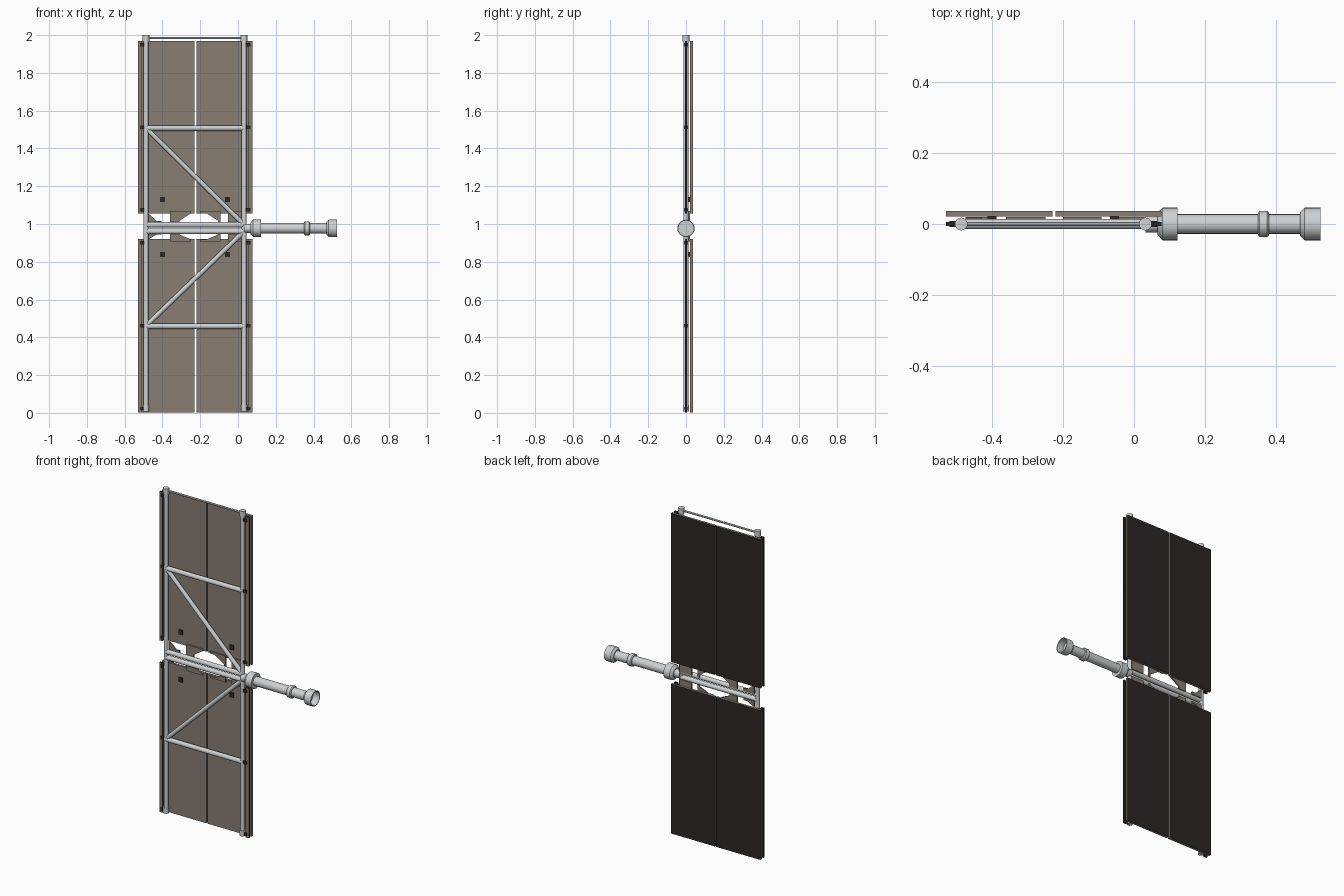
import bpy, bmesh, math
from mathutils import Vector

if "Cube" in bpy.data.objects:
    bpy.data.objects.remove(bpy.data.objects["Cube"])


def material(name, rgb):
    m = bpy.data.materials.new(name)
    m.diffuse_color = (*rgb, 1)
    m.use_nodes = True
    m.node_tree.nodes["Principled BSDF"].inputs["Base Color"].default_value = m.diffuse_color
    return m


GREY = material("light_grey_metal", (0.62, 0.64, 0.65))
BROWN = material("panel_brown", (0.25, 0.21, 0.175))
DARK = material("solar_cell_dark", (0.026, 0.02, 0.02))


def finish(name, bm, mats, smooth=False, rule=None):
    bmesh.ops.recalc_face_normals(bm, faces=bm.faces)
    if rule:
        for f in bm.faces:
            f.material_index = rule(f)
    me = bpy.data.meshes.new(name)
    bm.to_mesh(me)
    bm.free()
    for m in mats:
        me.materials.append(m)
    ob = bpy.data.objects.new(name, me)
    bpy.context.collection.objects.link(ob)
    if smooth:
        bpy.ops.object.select_all(action='DESELECT')
        ob.select_set(True)
        bpy.context.view_layer.objects.active = ob
        bpy.ops.object.shade_smooth_by_angle(angle=math.radians(35))
    return ob


def box(name, x, y, z, mats, rule=None):
    bm = bmesh.new()
    bmesh.ops.create_cube(bm, size=1)
    for v in bm.verts:
        for i, (a, b) in enumerate((x, y, z)):
            v.co[i] = a if v.co[i] < 0 else b
    return finish(name, bm, mats, rule=rule)


def tube(name, a, b, r, mat=GREY, sides=16):
    a, b = Vector(a), Vector(b)
    bm = bmesh.new()
    bmesh.ops.create_cone(bm, cap_ends=True, segments=sides, radius1=r,
                          radius2=r, depth=(b - a).length)
    rot = (b - a).to_track_quat('Z', 'Y').to_matrix()
    for v in bm.verts:
        v.co = rot @ v.co + (a + b) / 2
    return finish(name, bm, [mat], smooth=True)


def plate(name, pts, y, mat):
    """Flat plate from an x-z outline, given a small thickness along y."""
    bm = bmesh.new()
    face = bm.faces.new([bm.verts.new((px, y[0], pz)) for px, pz in pts])
    ext = bmesh.ops.extrude_face_region(bm, geom=[face])
    for g in ext["geom"]:
        if isinstance(g, bmesh.types.BMVert):
            g.co.y = y[1]
    return finish(name, bm, [mat])


def lathe_x(name, prof, zc, sides=24):
    """Turn an (x, radius) profile around the x axis at height zc."""
    bm = bmesh.new()
    rings = []
    for x, r in prof:
        rings.append([bm.verts.new((x, r * math.cos(t), zc + r * math.sin(t)))
                      for t in (2 * math.pi * i / sides for i in range(sides))])
    for p, q in zip(rings, rings[1:]):
        for i in range(sides):
            j = (i + 1) % sides
            bm.faces.new((p[i], p[j], q[j], q[i]))
    bm.faces.new(rings[0])
    bm.faces.new(rings[-1])
    return finish(name, bm, [GREY], smooth=True)


LEFT, RIGHT, AXIS = -0.487, 0.032, 0.977
back_dark = lambda f: 1 if f.normal.y > 0.5 else 0
front_brown = lambda f: 0 if f.normal.y < -0.5 else 1

# Solar panels and the narrow strips along their outer edges
for half, (z0, z1) in {"lower": (0.003, 0.92), "upper": (1.055, 1.968)}.items():
    for side, x in {"left": (-0.53, -0.23), "right": (-0.221, 0.077)}.items():
        box(f"{half}_{side}_panel", x, (0.021, 0.036), (z0, z1), [BROWN, DARK], back_dark)
    for side, x, post in (("left", (-0.53, -0.509), LEFT), ("right", (0.054, 0.077), RIGHT)):
        box(f"{half}_{side}_edge_strip", x, (-0.005, 0.006), (z0, z1), [BROWN, DARK], front_brown)
        # Clips that join the strip to the post
        for i in range(3):
            zc = z0 + 0.02 + (z1 - z0 - 0.04) * i / 2
            box(f"{half}_{side}_clip_{i}", sorted((post, sum(x) / 2)),
                (-0.009, 0.009), (zc - 0.009, zc + 0.009), [DARK])
    # Small dark fittings on the front of the panels
    for x in (-0.4, -0.055):
        zc = 1.13 if half == "upper" else 0.838
        box(f"{half}_fitting", (x - 0.013, x + 0.013), (0.014, 0.021), (zc - 0.014, zc + 0.014), [DARK])

# Side posts with end caps
for side, x in (("left", LEFT), ("right", RIGHT)):
    tube(f"{side}_post", (x, 0, 0.008), (x, 0, 1.99), 0.0135)
    tube(f"{side}_top_cap", (x, 0, 1.967), (x, 0, 2.0), 0.018)
    tube(f"{side}_bottom_cap", (x, 0, 0.008), (x, 0, 0.042), 0.017)

# Cross bars, diagonals and thin top rod
for name, z in (("upper_bar", 1.508), ("centre_bar_top", 0.996),
                ("centre_bar_bottom", 0.961), ("lower_bar", 0.459)):
    tube(name, (LEFT, 0, z), (RIGHT, 0, z), 0.0145)
tube("upper_diagonal", (LEFT, 0, 1.508), (RIGHT, 0, 0.996), 0.0125)
tube("lower_diagonal", (LEFT, 0, 0.461), (RIGHT, 0, 0.961), 0.0125)
tube("top_rod", (LEFT, 0, 1.985), (RIGHT, 0, 1.985), 0.006, sides=10)

# Bracket plates reaching from the panels to the centre bars
for half, edge, inner in (("upper", 1.056, 1.0), ("lower", 0.919, 0.955)):
    lip = edge + (0.012 if half == "upper" else -0.012)
    mid = inner + (edge - inner) * 0.3
    outlines = [
        [(-0.475, edge), (-0.475, inner), (-0.405, inner), (-0.405, mid), (-0.43, mid)],
        [(-0.36, lip), (-0.36, inner), (-0.31, inner), (-0.31, mid), (-0.25, edge), (-0.25, lip)],
        [(-0.2, lip), (-0.2, edge), (-0.165, edge), (-0.105, mid), (-0.105, inner), (-0.092, inner), (-0.092, lip)],
        [(-0.052, lip), (-0.052, inner), (0.03, inner), (0.03, lip)],
    ]
    for i, pts in enumerate(outlines):
        plate(f"{half}_bracket_{i}", pts, (0.012, 0.02), BROWN)

# Rotary joint: hub, shaft, collar and open end cup
tube("hub_neck", (RIGHT, 0, AXIS), (0.08, 0, AXIS), 0.024, sides=24)
lathe_x("hub", [(0.066, 0.03), (0.08, 0.046), (0.122, 0.046), (0.122, 0.025)], AXIS)
tube("shaft", (0.12, 0, AXIS), (0.475, 0, AXIS), 0.0275, sides=24)
lathe_x("collar", [(0.349, 0.027), (0.349, 0.032), (0.354, 0.037), (0.375, 0.037),
                   (0.38, 0.032), (0.38, 0.027)], AXIS)
lathe_x("end_cup", [(0.468, 0.027), (0.468, 0.034), (0.48, 0.046), (0.525, 0.046),
                    (0.525, 0.041), (0.482, 0.041)], AXIS)
